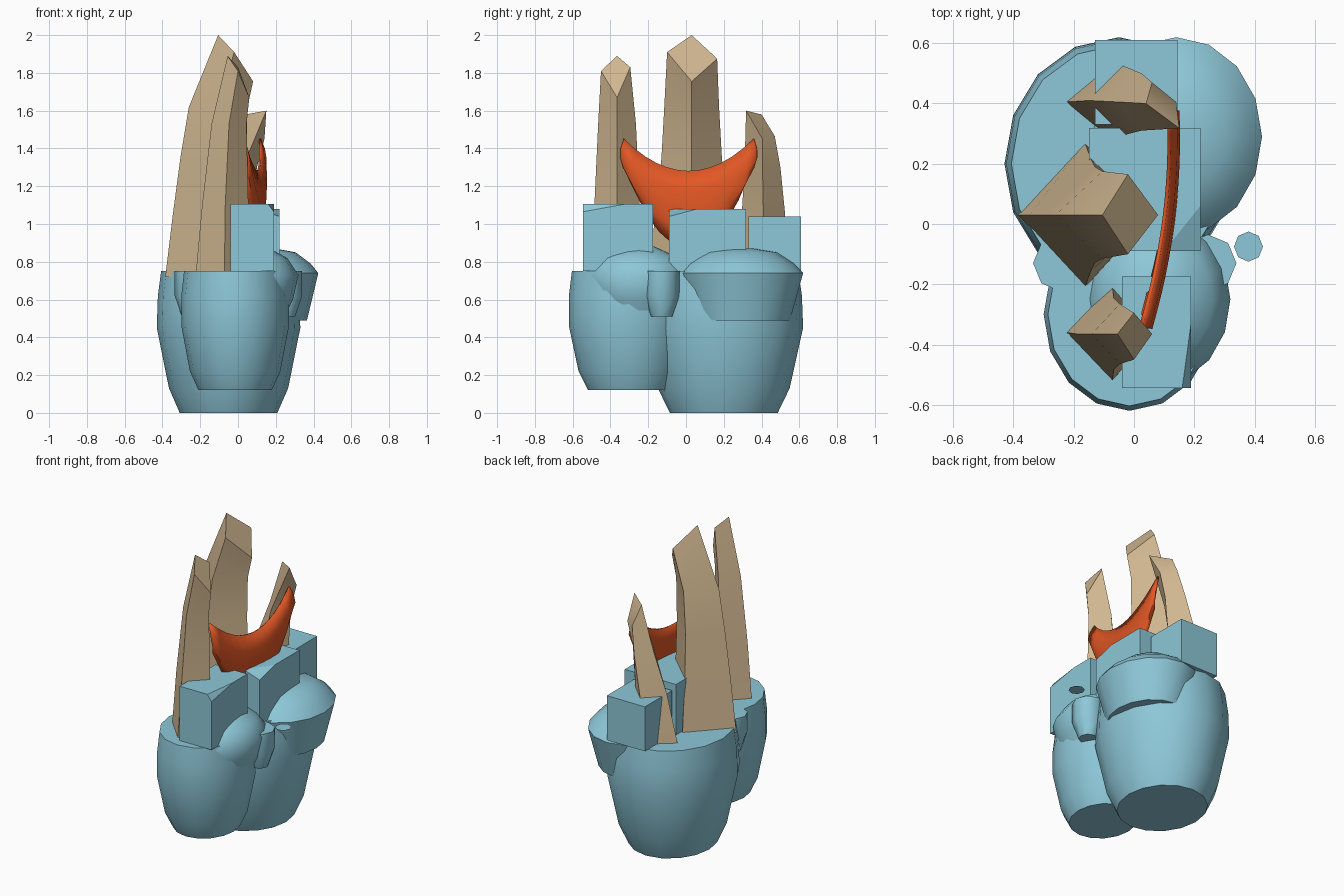
import bpy, bmesh, math
from mathutils import Vector

if "Cube" in bpy.data.objects:
    bpy.data.objects.remove(bpy.data.objects["Cube"])


def material(name, rgb):
    m = bpy.data.materials.new(name)
    m.diffuse_color = (*rgb, 1)
    m.use_nodes = True
    m.node_tree.nodes["Principled BSDF"].inputs["Base Color"].default_value = m.diffuse_color
    return m


BLUE = material("pale blue", (0.27, 0.575, 0.69))
TAN = material("tan", (0.63, 0.47, 0.28))
ORANGE = material("orange red", (0.76, 0.095, 0.018))


def finish(name, bm, mat, angle=40):
    bmesh.ops.recalc_face_normals(bm, faces=bm.faces[:])
    me = bpy.data.meshes.new(name)
    bm.to_mesh(me)
    bm.free()
    me.materials.append(mat)
    ob = bpy.data.objects.new(name, me)
    bpy.context.collection.objects.link(ob)
    bpy.ops.object.select_all(action='DESELECT')
    ob.select_set(True)
    bpy.context.view_layer.objects.active = ob
    if angle:
        bpy.ops.object.shade_smooth_by_angle(angle=math.radians(angle))
    return ob


def loft(name, rings, mat, angle=40):
    """Skin a closed solid through rings of equal point count."""
    bm = bmesh.new()
    vs = [[bm.verts.new(p) for p in ring] for ring in rings]
    n = len(vs[0])
    for a, b in zip(vs, vs[1:]):
        for i in range(n):
            j = (i + 1) % n
            bm.faces.new((a[i], a[j], b[j], b[i]))
    bm.faces.new(vs[0][::-1])
    bm.faces.new(vs[-1])
    return finish(name, bm, mat, angle)


def oval(cx, cy, rx, ry, z, n=16):
    return [(cx + rx * math.cos(math.tau * i / n),
             cy + ry * math.sin(math.tau * i / n), z) for i in range(n)]


def diamond(x0, x1, cy, ry, z):
    cx = (x0 + x1) / 2
    return [(x0, cy, z), (cx, cy - ry, z), (x1, cy, z), (cx, cy + ry, z)]


# round bodies: (scale, height) profile swept around an oval
def body(name, cx, cy, rx, ry, profile, n=16):
    loft(name, [oval(cx, cy, rx * s, ry * s, z, n) for s, z in profile], BLUE, 50)


body("large_barrel", -0.05, 0.2, 0.38, 0.42,
     [(0.68, 0), (0.83, 0.13), (1, 0.45), (0.985, 0.62), (0.94, 0.75)])
body("small_barrel", -0.015, -0.3, 0.285, 0.32,
     [(0.68, 0.12), (0.84, 0.22), (1, 0.46), (1, 0.62), (0.95, 0.75)])
body("large_dome", 0.14, 0.29, 0.285, 0.33,
     [(0.79, 0.49), (1, 0.74), (0.86, 0.79), (0.58, 0.85), (0.2, 0.87)])
body("small_dome", 0.08, -0.25, 0.24, 0.285,
     [(0.62, 0.48), (0.88, 0.6), (1, 0.73), (0.75, 0.82), (0.3, 0.88)])

# lumps filling the waist between the barrels
for side, x in (("left", -0.24), ("right", 0.245)):
    body(side + "_waist_lump", x, -0.13, 0.095, 0.095,
         [(0.6, 0.51), (1, 0.62), (1, 0.75)], 8)

# small loose octagonal disc
bm = bmesh.new()
bm.faces.new([bm.verts.new(p) for p in oval(0.38, -0.075, 0.048, 0.05, 0.77, 8)])
finish("loose_disc", bm, BLUE, 0)


# square blocks, optionally with one top corner sliced off
def block(name, x0, x1, y0, y1, z0, z1, cut=None):
    bm = bmesh.new()
    bmesh.ops.create_cube(bm, size=1)
    for v in bm.verts:
        v.co = ((x1 if v.co.x > 0 else x0), (y1 if v.co.y > 0 else y0),
                (z1 if v.co.z > 0 else z0))
    if cut:
        a = Vector((x1 - cut[0], y0, z1))
        b = Vector((x1, y0 + cut[1], z1))
        c = Vector((x1, y0, z1 - cut[2]))
        no = (b - a).cross(c - a)
        if no.z < 0:
            no.negate()
        r = bmesh.ops.bisect_plane(bm, geom=bm.verts[:] + bm.edges[:] + bm.faces[:],
                                   plane_co=a, plane_no=no, clear_outer=True)
        bmesh.ops.holes_fill(bm, edges=[e for e in r["geom_cut"]
                                        if isinstance(e, bmesh.types.BMEdge)])
    finish(name, bm, BLUE, 0)


block("front_block", -0.04, 0.19, -0.545, -0.175, 0.75, 1.105, (0.03, 0.22, 0.04))
block("middle_block", -0.15, 0.22, -0.09, 0.318, 0.72, 1.08, (0.12, 0.15, 0.04))
block("rear_block", -0.13, 0.145, 0.33, 0.61, 0.75, 1.04)

# curved four-sided horns with slanted tips
loft("large_horn", [
    diamond(-0.385, 0.06, 0.03, 0.24, 0.72),
    diamond(-0.345, 0.055, 0.03, 0.19, 1.05),
    diamond(-0.305, 0.045, 0.03, 0.16, 1.35),
    diamond(-0.26, 0.05, 0.03, 0.145, 1.62),
    [(-0.105, 0.03, 2.0), (-0.02, -0.1, 1.91), (0.08, 0.03, 1.755), (-0.02, 0.165, 1.875)],
], TAN)
loft("front_horn", [
    diamond(-0.225, 0.08, -0.36, 0.16, 0.72),
    diamond(-0.19, 0.055, -0.365, 0.12, 1.1),
    diamond(-0.14, 0.045, -0.365, 0.1, 1.53),
    [(-0.055, -0.365, 1.89), (0, -0.45, 1.81), (0.06, -0.365, 1.67), (0, -0.295, 1.83)],
], TAN)
loft("rear_horn", [
    diamond(-0.23, 0.06, 0.405, 0.12, 0.72),
    diamond(-0.15, 0.08, 0.41, 0.115, 1.05),
    diamond(-0.05, 0.1, 0.405, 0.095, 1.3),
    [(0.04, 0.4, 1.58), (0.15, 0.318, 1.6), (0.14, 0.405, 1.45), (0.06, 0.47, 1.465)],
], TAN)

# crescent sail slung between the horns
NU, NV = 12, 4
bm = bmesh.new()
grid = []
for i in range(NU + 1):
    t = -1 + 2 * i / NU
    row = []
    for j in range(NV + 1):
        v = j / NV
        y = 0.015 + 0.345 * t * (1 + 0.1 * math.sin(math.pi * v) - 0.1 * v)
        top = 1.28 + 0.17 * t * t
        bottom = 0.88 + 0.37 * abs(t) ** 2.2
        x = 0.1 + 0.045 * t - 0.03 * t * t + 0.03 * math.sin(math.pi * v)
        row.append(bm.verts.new((x, y, top + (bottom - top) * v)))
    grid.append(row)
for a, b in zip(grid, grid[1:]):
    for j in range(NV):
        bm.faces.new((a[j], b[j], b[j + 1], a[j + 1]))
sail = finish("sail", bm, ORANGE, 30)
mod = sail.modifiers.new("thickness", 'SOLIDIFY')
mod.thickness = 0.012
mod.offset = 0
